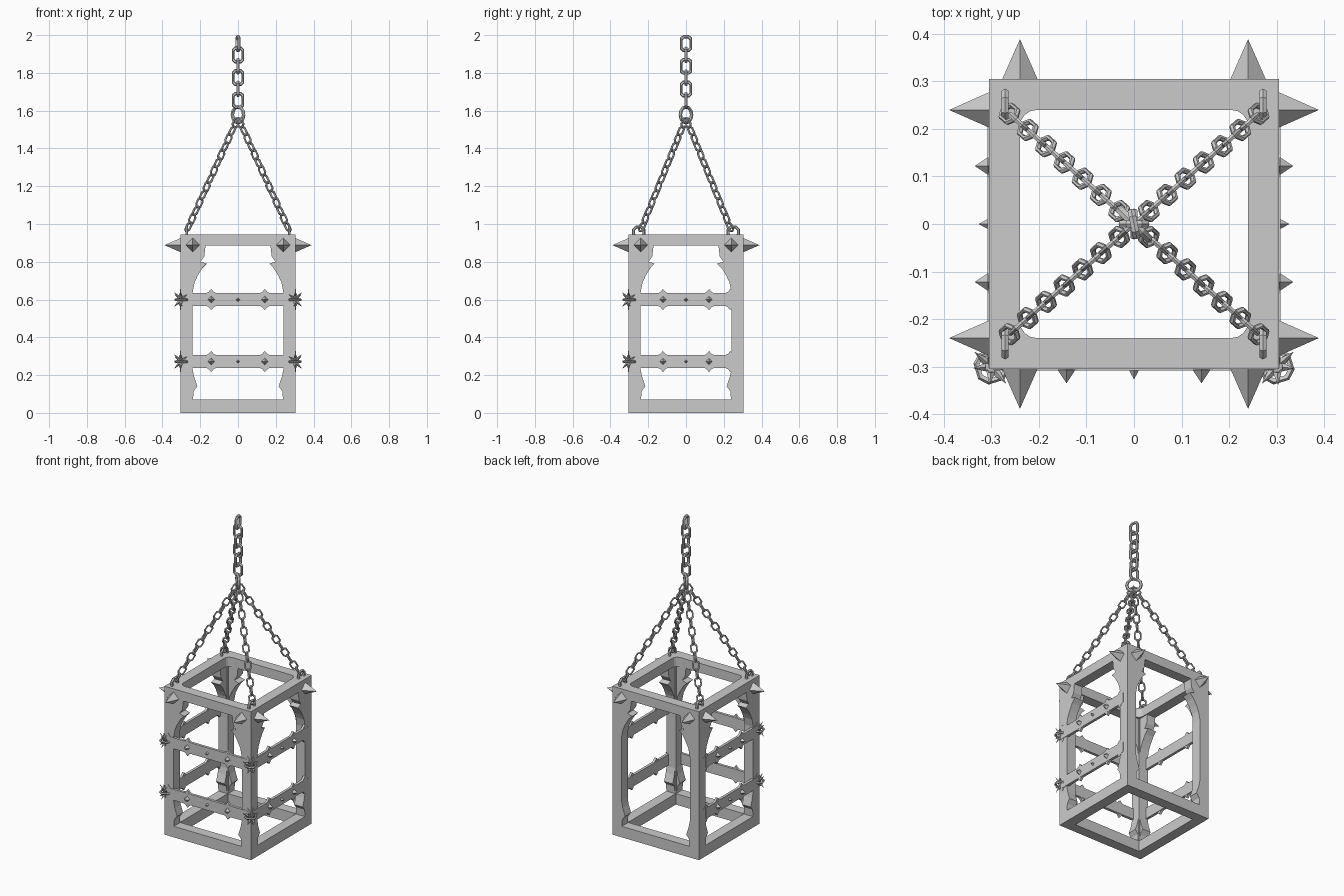
import bpy, bmesh
from math import pi, cos, sin
from mathutils import Matrix, Vector

if "Cube" in bpy.data.objects:
    bpy.data.objects.remove(bpy.data.objects["Cube"])

O, I, H = 0.305, 0.24, 0.945   # outer half width, inner half width, cage height


def finish(name, bm):
    bmesh.ops.recalc_face_normals(bm, faces=bm.faces)
    me = bpy.data.meshes.new(name)
    bm.to_mesh(me)
    bm.free()
    ob = bpy.data.objects.new(name, me)
    bpy.context.collection.objects.link(ob)
    return ob


def box(bm, lo, hi):
    lo, hi = Vector(lo), Vector(hi)
    m = Matrix.Translation((lo + hi) / 2) @ Matrix.Diagonal((*(hi - lo), 1))
    bmesh.ops.create_cube(bm, size=1, matrix=m)


def prism(bm, pts, place, w0, w1):
    """Flat outline pts (u, v) given thickness from w0 to w1."""
    a = [bm.verts.new(place(u, v, w0)) for u, v in pts]
    b = [bm.verts.new(place(u, v, w1)) for u, v in pts]
    n = len(pts)
    bm.faces.new(a)
    bm.faces.new(b[::-1])
    for i in range(n):
        j = (i + 1) % n
        bm.faces.new((a[i], a[j], b[j], b[i]))


def spike(bm, base, direction, r, h):
    d = Vector(direction).normalized()
    q = d.to_track_quat('Z', 'Y').to_matrix().to_4x4()
    m = Matrix.Translation(Vector(base) + d * h / 2) @ q
    bmesh.ops.create_cone(bm, cap_ends=True, segments=4, radius1=r, radius2=0,
                          depth=h, matrix=m)


def tube_loop(bm, m, path, r, sides=6):
    """Closed tube around a path of (x, z) points, placed by matrix m."""
    rings = []
    for x, z in path:
        rad = Vector((x, 0, z)).normalized()
        rings.append([bm.verts.new(m @ (Vector((x, 0, z)) + rad * r * cos(t)
                      + Vector((0, r * sin(t), 0))))
                      for t in (2 * pi * k / sides for k in range(sides))])
    for i, a in enumerate(rings):
        b = rings[(i + 1) % len(rings)]
        for k in range(sides):
            l = (k + 1) % sides
            bm.faces.new((a[k], a[l], b[l], b[k]))


def link_path(a, b, c):
    return [(b, c - a), (b, a - c), (b - c, a), (c - b, a),
            (-b, a - c), (-b, c - a), (c - b, -a), (b - c, -a)]


def side(k, sx=1):
    """Front-side coordinates (u across, z up, w outward) turned k quarters."""
    rot = Matrix.Rotation(k * pi / 2, 3, 'Z')
    return lambda u, z, w: rot @ Vector((u * sx, -w, z))


# corner posts and rings
bm = bmesh.new()
for sx in (-1, 1):
    for sy in (-1, 1):
        x, y = sorted((sx * I, sx * O)), sorted((sy * I, sy * O))
        box(bm, (x[0], y[0], 0), (x[1], y[1], H))
finish("corner_posts", bm)
for name, z0, z1 in (("bottom_ring", 0, 0.07), ("top_ring", 0.885, H)):
    bm = bmesh.new()
    for k in range(4):
        prism(bm, [(-I, z0), (I, z0), (I, z1), (-I, z1)], side(k), I, O)
        if name == "top_ring":   # rounded inner corners
            r = 0.035
            arc = [(I - r + r * cos(t), I - r + r * sin(t))
                   for t in (pi / 2 * i / 4 for i in range(5))]
            f = side(k)
            prism(bm, [(I, I)] + arc, lambda u, v, w, f=f: f(u, w, v), z0, z1)
    finish(name, bm)

# thorny brackets in each opening corner
upper = [(I, 0.885), (0.172, 0.885), (0.178, 0.83), (0.198, 0.80), (0.165, 0.79),
         (0.19, 0.765), (0.214, 0.725), (0.23, 0.69), (I, 0.64)]
lower = [(I, 0.23), (0.232, 0.19), (0.215, 0.14), (0.235, 0.115), (0.238, 0.07), (I, 0.07)]
for name, outline in (("upper_brackets", upper), ("lower_brackets", lower)):
    bm = bmesh.new()
    for k in range(4):
        for sx in (-1, 1):
            prism(bm, outline, side(k, sx), I + 0.005, O)
    finish(name, bm)

# large corner spikes
bm = bmesh.new()
for k in range(4):
    f = side(k)
    for u in (-I, I):
        spike(bm, f(u, 0.888, O - 0.002), f(0, 0, 1), 0.038, 0.086)
finish("corner_spikes", bm)

# studded bars on the front and both sides; the back stays open
for level, z in (("lower", 0.272), ("upper", 0.6)):
    for name, k in (("front", 0), ("right", 1), ("left", 3)):
        bm = bmesh.new()
        f = side(k)
        u0, u1 = {0: (-0.307, 0.307), 1: (-0.307, I), 3: (-I, 0.307)}[k]
        prism(bm, [(u0, z - 0.035), (u1, z - 0.035), (u1, z + 0.035), (u0, z + 0.035)],
              f, O - 0.014, O + 0.003)
        s = 0.142 if k == 0 else 0.122
        ends = {0: (-0.28, 0.28), 1: (-0.28, 0.235), 3: (-0.235, 0.28)}[k]
        for u in (-s, s, *ends):   # diamond plates
            d = 0.032
            prism(bm, [(u - d, z + 0.031), (u - 0.014, z + 0.04), (u, z + 0.056),
                       (u + 0.014, z + 0.04), (u + d, z + 0.031), (u + d, z - 0.031),
                       (u + 0.014, z - 0.04), (u, z - 0.056), (u - 0.014, z - 0.04),
                       (u - d, z - 0.031)], f, O - 0.012, O + 0.002)
        for u, r in ((-s, 0.02), (0, 0.012), (s, 0.02)):
            spike(bm, f(u, z, O), f(0, 0, 1), r, 0.03 if r > 0.015 else 0.022)
        finish(f"{level}_{name}_bar", bm)

    # thorn knots where the bars meet at the front corners
    bm = bmesh.new()
    for sx in (-1, 1):
        c = Vector((sx * 0.3, -0.3, z))
        for dx, dy, dz in ((1, -0.1, 1), (1, -0.1, -1), (0.1, -1, 1), (0.1, -1, -1),
                           (-0.7, -0.8, 0.6), (0.8, 0.7, 0.6)):
            spike(bm, c, (sx * dx, dy, dz), 0.013, 0.055)
        m = Matrix.Translation(c) @ Matrix.Rotation(pi / 2, 4, 'X') @ Matrix.Rotation(0.3, 4, 'Y')
        tube_loop(bm, m, link_path(0.028, 0.028, 0.014), 0.007, 5)
    finish(f"{level}_thorn_knots", bm)

# anchor loops on the top ring, and the four slanted chains
loops, bm = bmesh.new(), bmesh.new()
for sx in (-1, 1):
    for sy in (-1, 1):
        m = Matrix.Translation((sx * 0.271, sy * 0.25, 0.957)) @ Matrix.Rotation(pi / 2, 4, 'Z')
        tube_loop(loops, m, link_path(0.027, 0.027, 0.014), 0.0085)
        a, b = Vector((sx * 0.262, sy * 0.232, 0.985)), Vector((sx * 0.012, sy * 0.01, 1.535))
        q = (b - a).to_track_quat('Z', 'Y').to_matrix().to_4x4()
        n = 14
        for i in range(n):
            m = (Matrix.Translation(a.lerp(b, i / (n - 1))) @ q
                 @ Matrix.Rotation(i % 2 * pi / 2, 4, 'Z'))
            tube_loop(bm, m, link_path(0.026, 0.017, 0.011), 0.0062)
finish("anchor_loops", loops)
finish("slanted_chains", bm)

# gathering ring
bm = bmesh.new()
m = Matrix.Translation((0, 0, 1.578)) @ Matrix.Rotation(-pi / 4, 4, 'Z')
tube_loop(bm, m, [(0.042 * cos(t), 0.042 * sin(t))
                  for t in (2 * pi * i / 12 for i in range(12))], 0.0095)
finish("gathering_ring", bm)

# upright chain
bm = bmesh.new()
for i in range(6):
    m = (Matrix.Translation((0, 0, 1.955 - 0.06 * i))
         @ Matrix.Rotation((pi / 2 if i % 2 == 0 else 0) + 0.2 * (i == 0), 4, 'Z'))
    tube_loop(bm, m, link_path(0.036, 0.026, 0.012), 0.009)
finish("upright_chain", bm)
